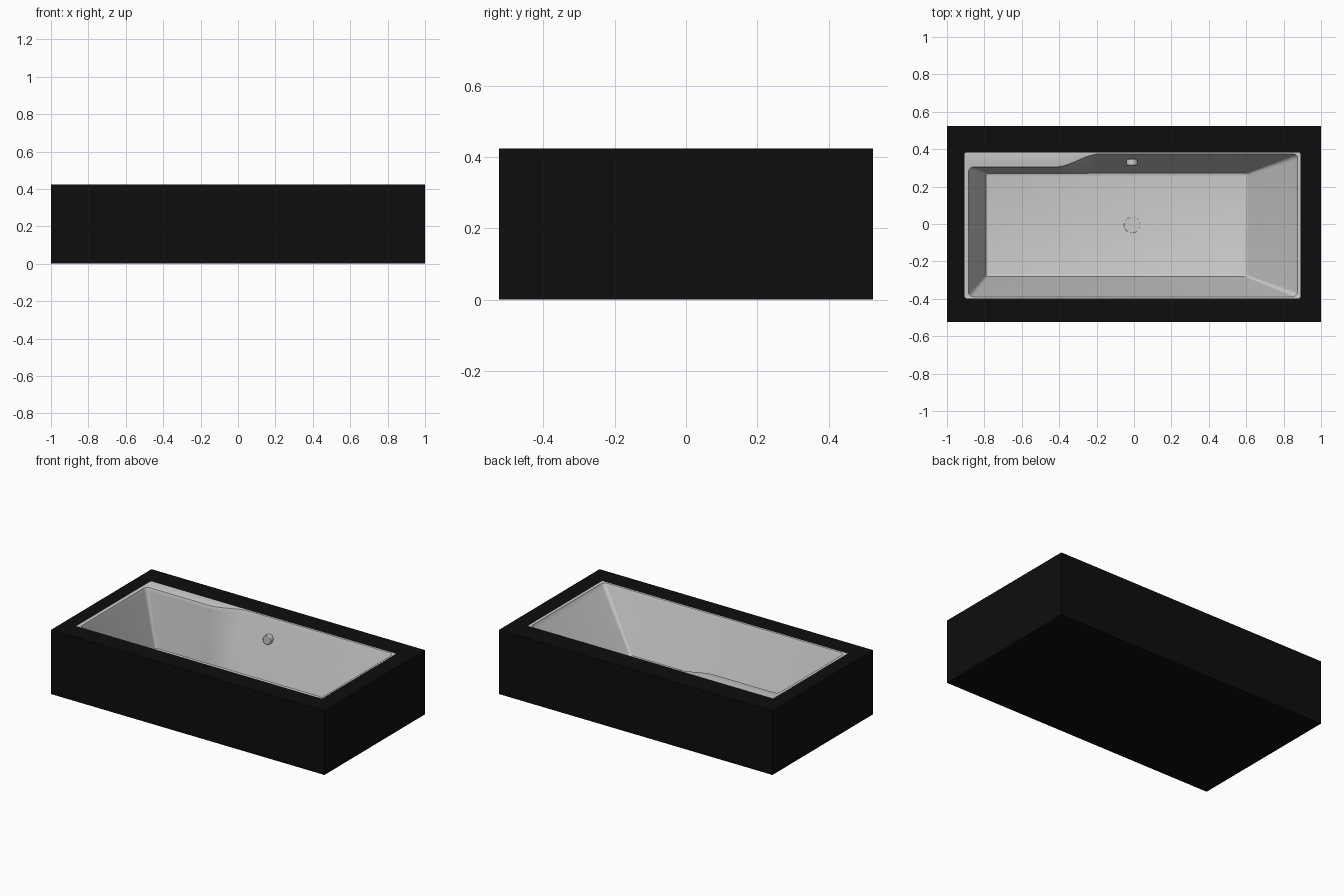
import bpy, bmesh, math

old = bpy.data.objects.get("Cube")
if old:
    bpy.data.objects.remove(old, do_unlink=True)


def material(name, colour, roughness):
    m = bpy.data.materials.new(name)
    m.use_nodes = True
    m.diffuse_color = (*colour, 1)
    bsdf = next(n for n in m.node_tree.nodes if n.type == 'BSDF_PRINCIPLED')
    bsdf.inputs["Base Color"].default_value = (*colour, 1)
    bsdf.inputs["Roughness"].default_value = roughness
    return m


black = material("black panel", (0.004, 0.004, 0.004), 0.6)
white = material("white acrylic", (0.6, 0.6, 0.6), 0.4)


def smooth(obj, angle=40):
    bpy.ops.object.select_all(action='DESELECT')
    obj.select_set(True)
    bpy.context.view_layer.objects.active = obj
    bpy.ops.object.shade_smooth_by_angle(angle=math.radians(angle))


def loft(name, rings, mat, cap_start):
    """Skin counter-clockwise rings in order; the last ring is always capped."""
    bm = bmesh.new()
    loops = [[bm.verts.new(p) for p in ring] for ring in rings]
    n = len(loops[0])
    for a, b in zip(loops, loops[1:]):
        for i in range(n):
            j = (i + 1) % n
            bm.faces.new((a[i], a[j], b[j], b[i]))
    bm.faces.new(loops[-1])
    if cap_start:
        bm.faces.new(loops[0][::-1])
    mesh = bpy.data.meshes.new(name)
    bm.to_mesh(mesh)
    bm.free()
    mesh.materials.append(mat)
    obj = bpy.data.objects.new(name, mesh)
    bpy.context.collection.objects.link(obj)
    return obj


def rectangle(x0, x1, y0, y1, z):
    return [(x0, y0, z), (x1, y0, z), (x1, y1, z), (x0, y1, z)]


def outline(x0, x1, y0, y1, r, step, grow=0.0):
    """Rounded rectangle whose back edge steps in along an S-curve."""
    x0, x1, y0, y1, r = x0 - grow, x1 + grow, y0 - grow, y1 + grow, r + grow
    yl = y1 - step

    def corner(cx, cy, start):
        angles = [math.radians(start + 15 * k) for k in range(7)]
        return [(cx + r * math.cos(a), cy + r * math.sin(a)) for a in angles]

    pts = corner(x0 + r, y0 + r, 180) + corner(x1 - r, y0 + r, 270)
    pts += corner(x1 - r, y1 - r, 0)
    for k in range(17):
        t = k / 16
        pts.append((-0.18 - 0.24 * t, y1 - step * t * t * (3 - 2 * t)))
    return pts + corner(x0 + r, yl - r, 90)


def at(points, z):
    return [(x, y, z) for x, y in points]


def blend(a, b, t):
    return [(p[0] + (q[0] - p[0]) * t, p[1] + (q[1] - p[1]) * t)
            for p, q in zip(a, b)]


TOP, FLOOR = 0.425, 0.05
opening = (-0.905, 0.89, -0.397, 0.382)

# Boxed surround with a rectangular well
sides = (-1, 1, -0.525, 0.525)
loft("surround", [rectangle(*sides, 0), rectangle(*sides, 0.424),
                  rectangle(*opening, 0.424), rectangle(*opening, 0.02)],
     black, True)

# Basin: flat rim, back ledge, rounded lip, sloping walls and floor
rim = outline(*opening, 0.004, 0)
lip = (-0.882, 0.872, -0.387, 0.372, 0.025, 0.07)
base = (-0.79, 0.60, -0.28, 0.27, 0.012, 0)
top, bottom = outline(*lip), outline(*base)
rings = [at(rim, TOP - 0.02), at(rim, TOP),
         at(outline(*lip, grow=0.008), TOP),
         at(outline(*lip, grow=0.003), TOP - 0.002),
         at(top, TOP - 0.01)]
for t in (0.05, 0.5, 0.95):
    rings.append(at(blend(top, bottom, t), TOP - 0.01 + (FLOOR - TOP + 0.01) * t))
rings.append(at(blend(top, bottom, 0.985), FLOOR + 0.005))
rings.append(at(outline(*base, grow=-0.01), FLOOR))
smooth(loft("basin", rings, white, False))


# Round fittings: overflow knob on the back wall, drain cover on the floor
def disc(name, radius, depth, location, tilt, bevel):
    bpy.ops.mesh.primitive_cylinder_add(vertices=32, radius=radius, depth=depth,
                                        location=location, rotation=(tilt, 0, 0))
    obj = bpy.context.object
    obj.name = name
    obj.data.materials.append(white)
    mod = obj.modifiers.new("soft edge", 'BEVEL')
    mod.width, mod.segments = bevel, 2
    smooth(obj)


disc("overflow_knob", 0.03, 0.034, (-0.01, 0.33, 0.30), math.pi / 2, 0.003)
disc("drain_cover", 0.043, 0.006, (-0.01, -0.005, FLOOR), 0, 0.001)
